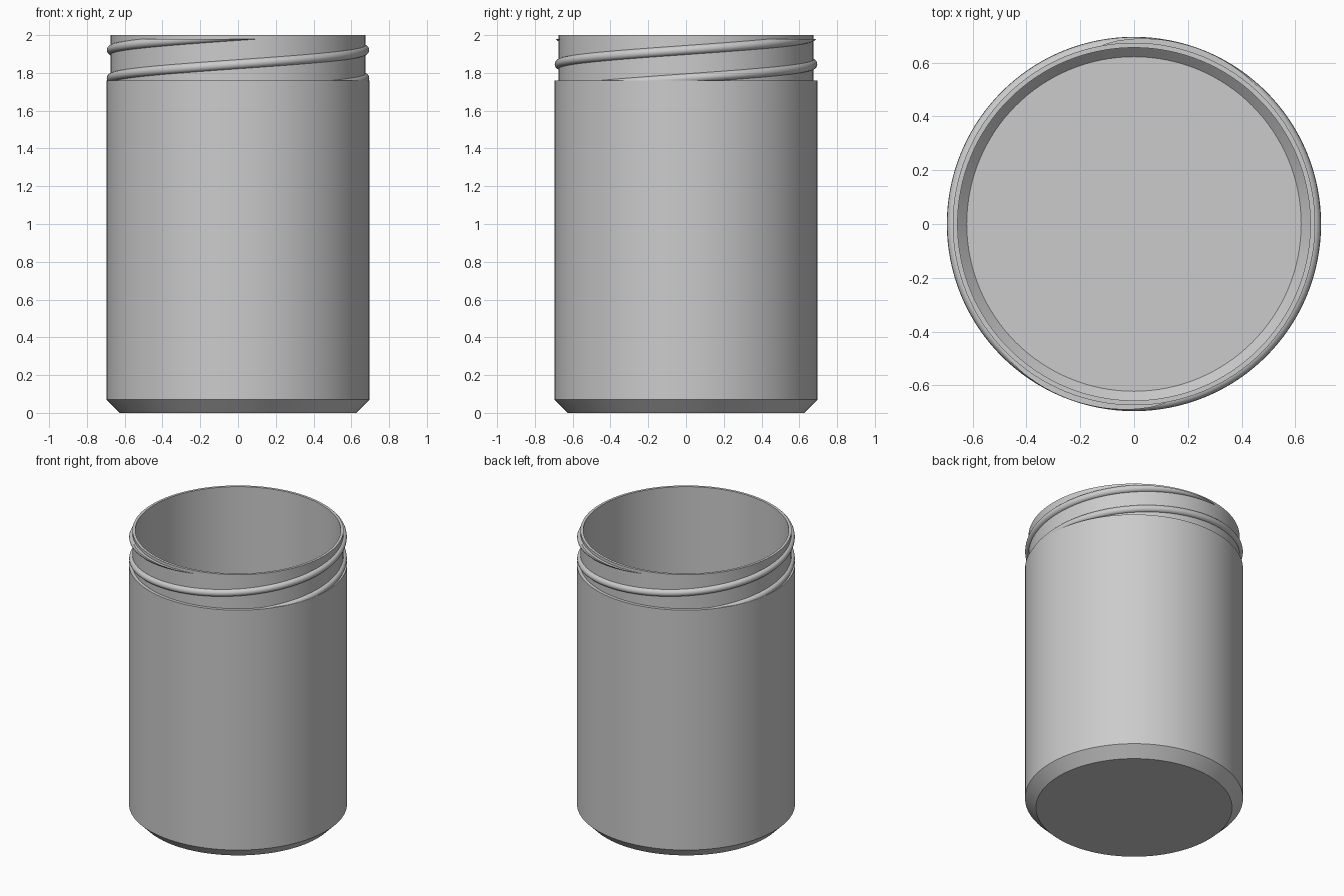
import bpy, bmesh
from math import pi, cos, sin, radians
from mathutils import Matrix, Vector

if "Cube" in bpy.data.objects:
    bpy.data.objects.remove(bpy.data.objects["Cube"], do_unlink=True)

grey = bpy.data.materials.new("light grey")
grey.use_nodes = True
grey.diffuse_color = (0.6, 0.6, 0.6, 1)
grey.node_tree.nodes["Principled BSDF"].inputs["Base Color"].default_value = (0.6, 0.6, 0.6, 1)

SHOULDER, THREAD_TOP = 1.76, 1.98
NECK, PITCH = 0.674, 0.30


def finish(bm, name):
    """Turn a bmesh into a smooth object with sharp edges kept."""
    bmesh.ops.recalc_face_normals(bm, faces=bm.faces)
    mesh = bpy.data.meshes.new(name)
    bm.to_mesh(mesh)
    bm.free()
    mesh.materials.append(grey)
    obj = bpy.data.objects.new(name, mesh)
    bpy.context.collection.objects.link(obj)
    bpy.ops.object.select_all(action="DESELECT")
    obj.select_set(True)
    bpy.context.view_layer.objects.active = obj
    bpy.ops.object.shade_smooth_by_angle(angle=radians(30))
    return obj


def jar_body():
    """Lathe the outer wall, neck, rim, inner wall and floor."""
    profile = [(0, 0), (0.626, 0), (0.696, 0.07), (0.696, SHOULDER),
               (NECK, SHOULDER), (NECK, 2), (0.656, 2),
               (0.656, 0.075), (0.622, 0.04), (0, 0.04)]
    bm = bmesh.new()
    verts = [bm.verts.new((r, 0, z)) for r, z in profile]
    edges = [bm.edges.new(pair) for pair in zip(verts, verts[1:])]
    bmesh.ops.spin(bm, geom=verts + edges, cent=(0, 0, 0), axis=(0, 0, 1),
                   angle=2 * pi, steps=128, use_duplicate=False)
    bmesh.ops.remove_doubles(bm, verts=bm.verts, dist=1e-4)
    finish(bm, "jar_body")


def thread(name, turn):
    """Sweep a half-round ridge up a helix and trim it flat at both ends."""
    sides, steps = 10, 150
    section = [(-pi / 2 + pi * i / sides) for i in range(sides + 1)]
    bm = bmesh.new()
    rings = []
    for s in range(steps + 1):
        a = radians(-60 + 380 * s / steps)
        height = 1.771 + PITCH * a / (2 * pi)
        points = [(0.67 + 0.025 * cos(t), height + 0.025 * sin(t)) for t in section]
        rings.append([bm.verts.new((r * cos(a), r * sin(a), z)) for r, z in points])
    count = sides + 1
    for low, high in zip(rings, rings[1:]):
        for i in range(count):
            j = (i + 1) % count
            bm.faces.new((low[i], low[j], high[j], high[i]))
    bm.faces.new(rings[0])
    bm.faces.new(rings[-1])
    for z, up in ((SHOULDER - 0.005, -1), (THREAD_TOP, 1)):
        bmesh.ops.bisect_plane(bm, geom=bm.verts[:] + bm.edges[:] + bm.faces[:],
                               plane_co=Vector((0, 0, z)), plane_no=Vector((0, 0, up)),
                               clear_outer=True)
        bmesh.ops.holes_fill(bm, edges=[e for e in bm.edges if e.is_boundary], sides=0)
    bm.transform(Matrix.Rotation(turn, 4, "Z"))
    finish(bm, name)


jar_body()
thread("neck_thread_first", 0)
thread("neck_thread_second", pi)
